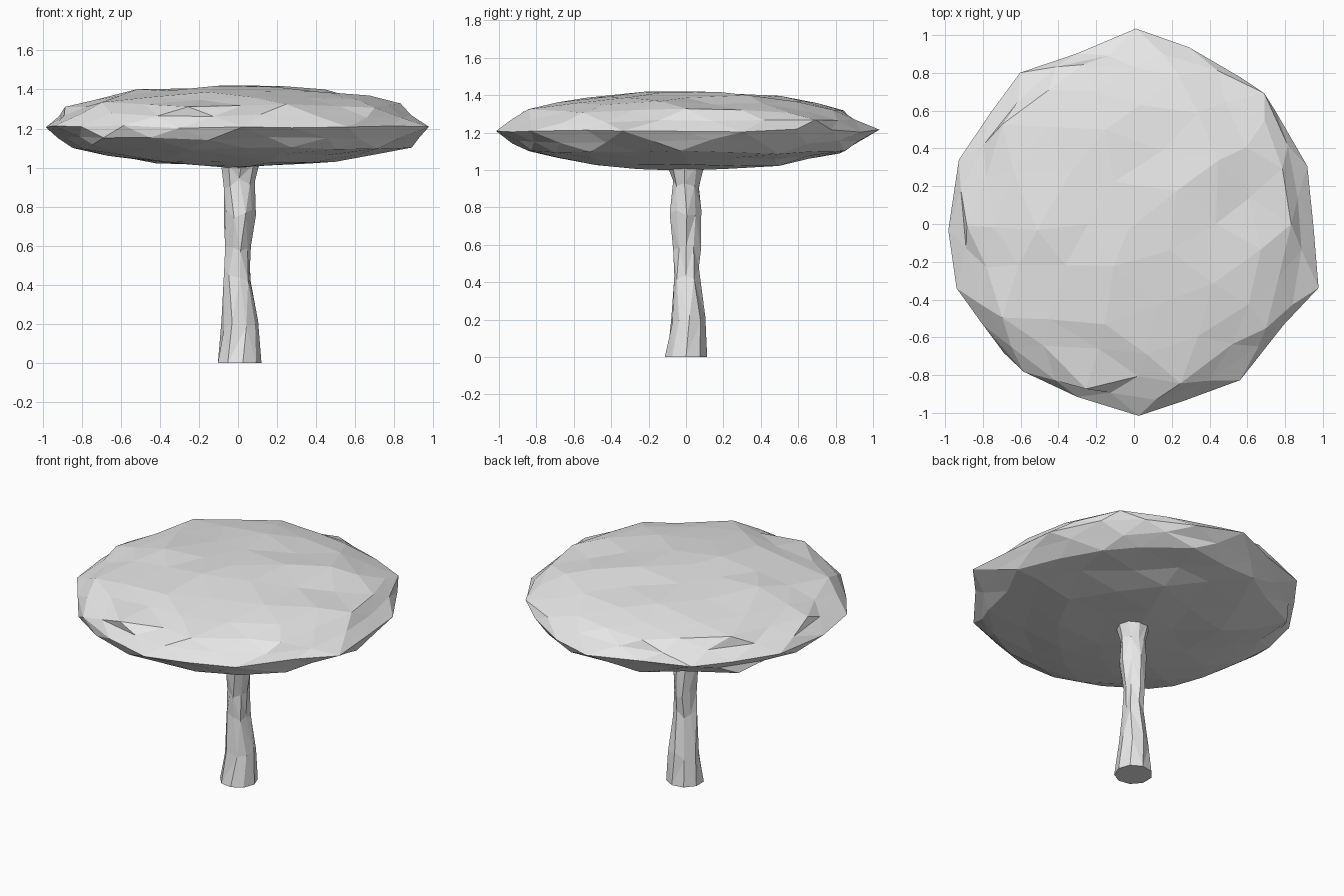
import bpy, bmesh, math, random
from mathutils import Vector

cube = bpy.data.objects.get("Cube")
if cube:
    bpy.data.objects.remove(cube, do_unlink=True)
random.seed(7)


def make_material(name, rgba):
    mat = bpy.data.materials.new(name)
    mat.use_nodes = True
    mat.diffuse_color = rgba
    mat.node_tree.nodes["Principled BSDF"].inputs["Base Color"].default_value = rgba
    return mat


grey = make_material("light grey", (0.8, 0.8, 0.8, 1))


def finish(bm, name):
    bmesh.ops.recalc_face_normals(bm, faces=bm.faces)
    mesh = bpy.data.meshes.new(name)
    bm.to_mesh(mesh)
    bm.free()
    mesh.materials.append(grey)
    obj = bpy.data.objects.new(name, mesh)
    bpy.context.collection.objects.link(obj)
    return obj


def jitter(v, flat, tall):
    v.co += Vector((random.uniform(-flat, flat), random.uniform(-flat, flat),
                    random.uniform(-tall, tall)))


# Canopy: a flattened faceted sphere, split once more with uneven midpoints
bm = bmesh.new()
bmesh.ops.create_icosphere(bm, subdivisions=2, radius=1)
for v in bm.verts:
    v.co = Vector((-v.co.x, -v.co.y, v.co.z * 0.21 + 1.21))
corners = set(bm.verts)
bmesh.ops.subdivide_edges(bm, edges=bm.edges[:], cuts=1, use_grid_fill=True)
bmesh.ops.triangulate(bm, faces=bm.faces)
for v in bm.verts:
    if v not in corners:
        v.co.z += 0.006 * (1 if v.co.z > 1.22 else -1 if v.co.z < 1.2 else 0)
        jitter(v, 0.035, 0.009)
finish(bm, "canopy")

# Trunk: uneven rings (height, centre x, centre y, radius) joined by triangles
rings = [(0, 0.005, 0, 0.115), (0.2, 0.01, 0.01, 0.09), (0.45, 0, 0, 0.066),
         (0.6, 0.005, 0.005, 0.07), (0.77, 0.005, -0.005, 0.08),
         (0.92, 0.005, 0.003, 0.073), (1.02, 0.01, 0, 0.1)]
sides = 9
bm = bmesh.new()
loops = []
for i, (z, cx, cy, r) in enumerate(rings):
    loop = []
    for k in range(sides):
        a = math.tau * (k + 0.25 * math.sin(i * 2)) / sides
        v = bm.verts.new((cx + r * math.cos(a), cy + r * math.sin(a), z))
        if 0 < i < len(rings) - 1:
            jitter(v, 0.009, 0.03)
        loop.append(v)
    loops.append(loop)
for low, high in zip(loops, loops[1:]):
    for k in range(sides):
        n = (k + 1) % sides
        bm.faces.new((low[k], low[n], high[n], high[k]))
bmesh.ops.triangulate(bm, faces=bm.faces)
bm.faces.new(loops[0][::-1])
bm.faces.new(loops[-1])
finish(bm, "trunk")
